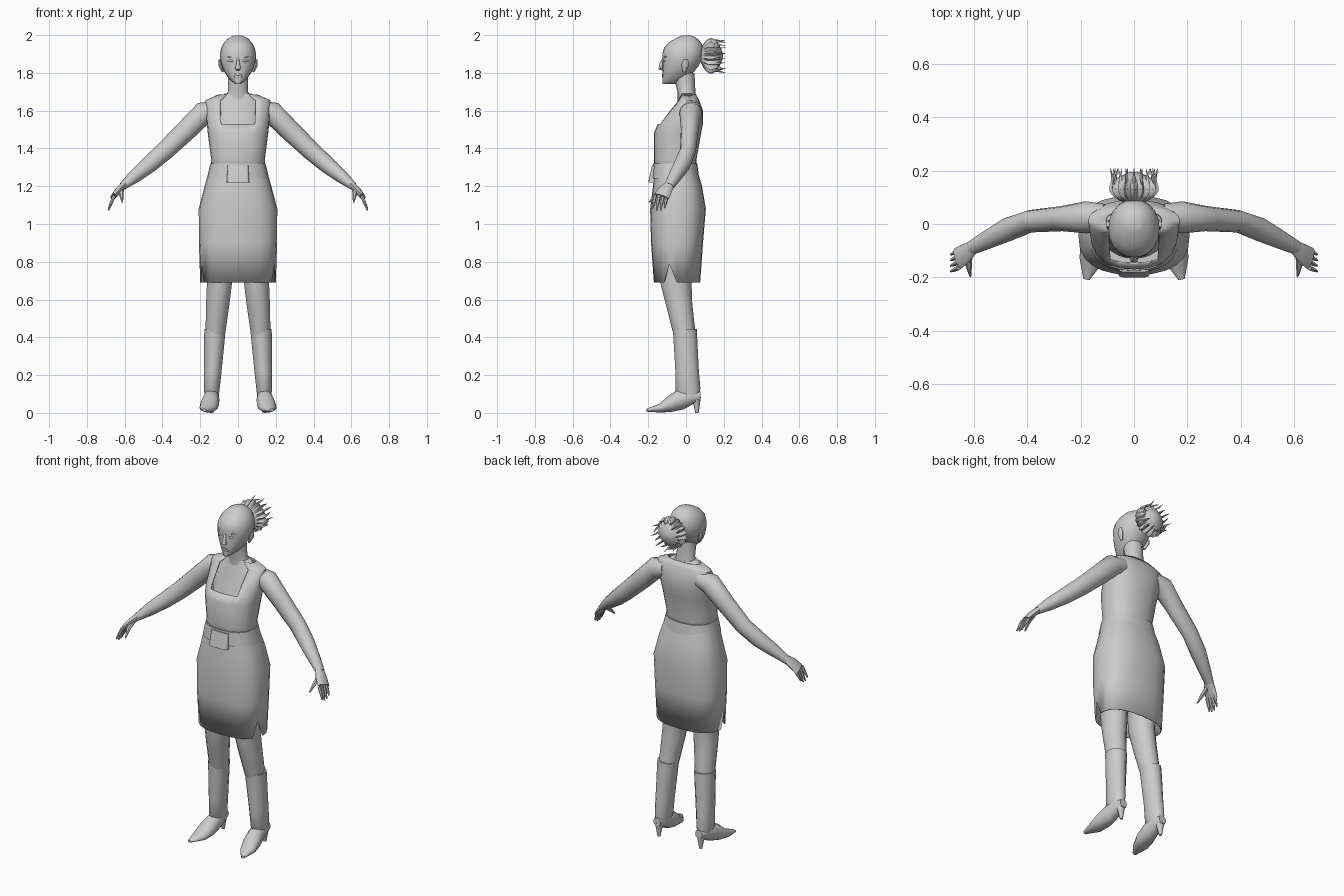
import bpy, bmesh, math
from mathutils import Vector

cube = bpy.data.objects.get("Cube")
if cube:
    bpy.data.objects.remove(cube)

plain_grey = bpy.data.materials.new("plain_grey")
plain_grey.use_nodes = True
colour = (.6, .6, .6, 1)
plain_grey.diffuse_color = colour
plain_grey.node_tree.nodes["Principled BSDF"].inputs["Base Color"].default_value = colour


def signed_power(value, power):
    return math.copysign(abs(value) ** power, value)


def finish(name, bm, angle):
    stray = [vert for vert in bm.verts if not vert.link_faces]
    bmesh.ops.delete(bm, geom=stray, context="VERTS")
    bmesh.ops.recalc_face_normals(bm, faces=bm.faces)
    mesh = bpy.data.meshes.new(name)
    bm.to_mesh(mesh)
    bm.free()
    mesh.materials.append(plain_grey)
    part = bpy.data.objects.new(name, mesh)
    bpy.context.collection.objects.link(part)
    bpy.ops.object.select_all(action="DESELECT")
    part.select_set(True)
    bpy.context.view_layer.objects.active = part
    bpy.ops.object.shade_smooth_by_angle(angle=math.radians(angle))
    return part


def skin_rings(name, rings, caps=(True, True), skip=None, angle=50):
    """Bridge equal loops of points; skip(row, column) leaves holes."""
    bm = bmesh.new()
    loops = [[bm.verts.new(point) for point in ring] for ring in rings]
    count = len(loops[0])
    for row, (low, high) in enumerate(zip(loops, loops[1:])):
        for column in range(count):
            if skip and skip(row, column):
                continue
            following = (column + 1) % count
            bm.faces.new((low[column], low[following], high[following], high[column]))
    for wanted, loop in zip(caps, (loops[0], loops[-1])):
        if wanted:
            bm.faces.new(loop)
    return finish(name, bm, angle)


def stack(name, rows, count=24, power=2, adjust=None, **options):
    """Level sections: height, front y, back y, half width. Column 0 is the front."""
    rings = []
    for row, (height, front, back, half_width) in enumerate(rows):
        ring = []
        for column in range(count):
            turn = math.tau * column / count
            point = Vector((signed_power(math.sin(turn), 2 / power) * half_width,
                            (front + back) / 2 - signed_power(math.cos(turn), 2 / power) * (back - front) / 2,
                            height))
            if adjust:
                adjust(row, column, point)
            ring.append(point)
        rings.append(ring)
    return skin_rings(name, rings, **options)


def limb(name, rows, side=1, count=10, hint=(0, 1, 0)):
    """Tube along a path: x, y, z, radius along hint and, if different, across it."""
    path = [Vector(row[:3]) for row in rows]
    last = len(path) - 1
    rings = []
    for i, (centre, row) in enumerate(zip(path, rows)):
        along = (path[min(i + 1, last)] - path[max(i - 1, 0)]).normalized()
        first = Vector(hint)
        first = (first - along * first.dot(along)).normalized()
        second = first.cross(along)
        ring = []
        for j in range(count):
            turn = math.tau * j / count
            point = centre + first * math.cos(turn) * row[3] + second * math.sin(turn) * row[-1]
            point.x *= side
            ring.append(point)
        rings.append(ring)
    return skin_rings(name, rings)


def face_ridge(name, inner, outer, height, thickness, side=1):
    """Thin spindle that follows the curve of the face."""
    rows = []
    for step in range(5):
        x = inner + (outer - inner) * step / 4
        radius = thickness * (.3 + .7 * math.sin(math.pi * step / 4))
        rows.append((x, 5 * x * x - .121, height, radius))
    limb(name, rows, side, count=8)


# Skirt, with a slit at the front of each side
def side_slit(row, column, point):
    if row == 0 and column in (5, 19):
        point.z += .1


skirt = stack("skirt", [(.69, -.17, .075, .2), (.9, -.185, .09, .207), (1.08, -.19, .105, .208),
                        (1.2, -.175, .085, .177), (1.3, -.165, .055, .148)],
              power=2.5, adjust=side_slit, caps=(False, True))

# Bodice, with an open square neckline
bodice = stack("bodice", [(1.27, -.165, .055, .148), (1.34, -.17, .055, .142), (1.48, -.17, .08, .16),
                          (1.53, -.15, .09, .165), (1.6, -.095, .09, .17),
                          (1.655, -.045, .07, .172), (1.685, -.03, .055, .105)],
               power=2.3, caps=(False, False),
               skip=lambda row, column: row >= 3 and (column < 2 or column > 21))
for garment in (skirt, bodice):
    cloth = garment.modifiers.new("cloth", "SOLIDIFY")
    cloth.thickness = .006
    cloth.offset = -1

# Belt and buckle
stack("belt", [(1.24, -.18, .07, .165), (1.32, -.174, .06, .146)], power=2.4)
stack("buckle", [(1.22, -.2, -.15, .06), (1.31, -.18, -.15, .055)], count=16, power=5)

# Bare chest and neck
stack("chest", [(1.44, -.13, .06, .12), (1.53, -.11, .07, .14),
                (1.65, -.045, .06, .13), (1.69, -.04, .05, .07)])
stack("neck", [(1.66, -.045, .055, .075), (1.7, -.045, .05, .053), (1.8, -.07, .045, .052)], count=16)


# Egg shaped head, flat at the face and rounded at the crown
def head_row(t):
    swell = math.sin(math.pi * t ** 1.27) ** .45
    crown = max(0, t - .6) / .4
    return (1.738 + .262 * t, .11 * crown ** 2.5 - .125, .06 * t - .06 + .115 * swell, .096 * swell)


stack("head", [head_row(.01 + .98 * (1 - math.cos(math.pi * i / 12)) / 2) for i in range(13)],
      count=20, power=2.15)

# Face
limb("nose", [(0, -.12, 1.88, .005), (0, -.133, 1.84, .011), (0, -.134, 1.825, .012, .016),
              (0, -.12, 1.815, .005, .01)], count=8)
face_ridge("upper_lip", -.028, .028, 1.79, .006)
face_ridge("lower_lip", -.025, .025, 1.78, .007)

# Ribbed hair bun with pointed strand ends
ribs = 18
bun_rings = []
for step in range(8):
    t = step / 7
    ring = []
    for column in range(ribs * 2):
        turn = math.pi * column / ribs
        groove = 1 - .22 * math.sin(math.pi * t) * (column % 2)
        radius = (.015 + .08 * math.sin(math.pi * t) ** .8) * groove
        ring.append((math.sin(turn) * radius, .07 + .125 * t, 1.89 + math.cos(turn) * radius))
    bun_rings.append(ring)
skin_rings("hair_bun", bun_rings, angle=35)
for rib in range(ribs):
    turn = math.tau * rib / ribs
    tip = .07 + .02 * (rib % 2)
    limb("hair_strand", [(math.sin(turn) * radius, y, 1.89 + math.cos(turn) * radius, thickness)
                         for radius, y, thickness in ((.085, .13, .007), (.08, .17, .006), (tip, .208, .001))],
         count=4)

for side, word in ((1, "left"), (-1, "right")):
    face_ridge(word + "_eye", .018, .054, 1.863, .007, side)
    face_ridge(word + "_brow", .015, .062, 1.886, .005, side)
    limb(word + "_ear", [(.08, -.01, 1.805, .008, .006), (.094, -.004, 1.84, .02, .01),
                         (.098, 0, 1.87, .012, .005)], side, count=8)

    # Arm from shoulder over elbow to wrist
    limb(word + "_arm", [(.11, .025, 1.605, .05), (.18, .025, 1.59, .06), (.27, .02, 1.5, .047, .056),
                         (.39, .01, 1.385, .042, .05), (.47, -.02, 1.315, .045),
                         (.55, -.06, 1.25, .035), (.61, -.09, 1.2, .027, .021)], side, count=12)

    # Hand with four fingers and a thumb
    limb(word + "_palm", [(.6, -.085, 1.21, .025, .019), (.63, -.11, 1.18, .038, .019),
                          (.66, -.13, 1.145, .043, .014)], side)
    for finger in range(4):
        knuckle = Vector((.655, -.1 - .021 * finger, 1.15))
        reach = Vector((.03, -.014, -.065 - .015 * math.sin(finger)))
        limb(word + "_finger", [(*(knuckle + reach * t), .01 - .006 * t * t) for t in (0, .5, 1)],
             side, count=6)
    limb(word + "_thumb", [(.618, -.115, 1.18, .014), (.618, -.155, 1.155, .012), (.612, -.195, 1.115, .004)],
         side, count=6, hint=(1, 0, 0))

    # Leg
    limb(word + "_leg", [(.1, -.05, .85, .09, .078), (.098, -.053, .69, .082, .068),
                         (.108, -.035, .57, .069, .063), (.12, -.008, .42, .058, .053)], side, count=14)

    # Boot with a pointed toe and a thin heel
    limb(word + "_boot_shaft", [(.122, -.006, .44, .063, .058), (.134, .006, .22, .062, .048),
                                (.139, .01, .12, .067, .042), (.139, .03, .07, .044, .034)], side, count=14)
    limb(word + "_boot_foot", [(.139, .077, .09, .024), (.139, .03, .088, .038, .042),
                               (.142, -.03, .07, .044, .054), (.15, -.085, .045, .05, .042),
                               (.16, -.135, .025, .045, .024), (.178, -.207, .014, .012, .008)],
         side, count=12, hint=(1, 0, 0))
    limb(word + "_boot_heel", [(.139, .052, .08, .027), (.139, .057, .04, .016), (.139, .058, 0, .009)],
         side, count=8)
